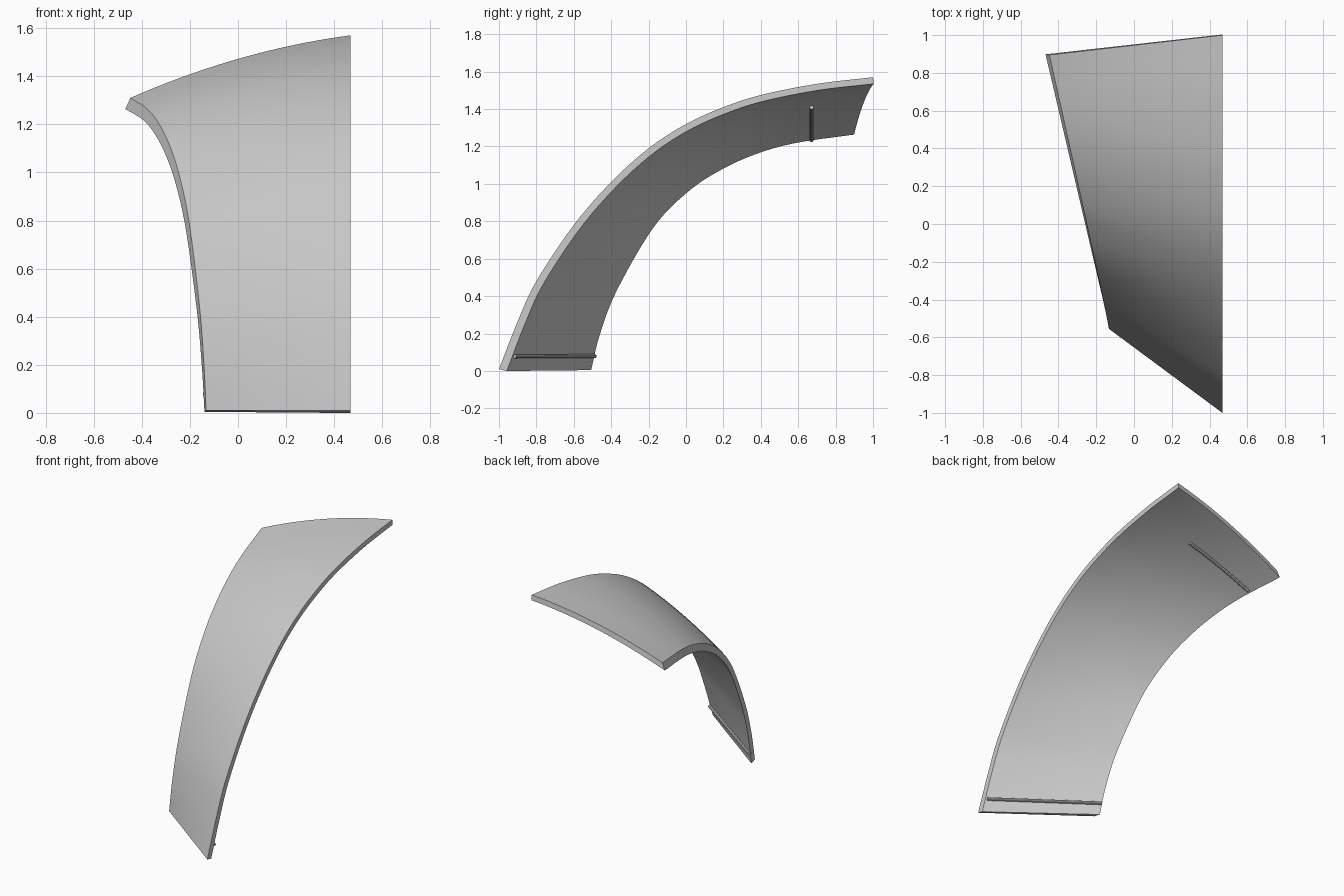
import bpy, bmesh
from mathutils import Vector

cube = bpy.data.objects.get("Cube")
if cube:
    bpy.data.objects.remove(cube, do_unlink=True)

grey = bpy.data.materials.new("panel grey")
grey.use_nodes = True
grey.diffuse_color = (0.6, 0.6, 0.6, 1)
grey.node_tree.nodes["Principled BSDF"].inputs["Base Color"].default_value = (0.6, 0.6, 0.6, 1)

EDGE_X, THICK = 0.468, 0.035
ACROSS, ALONG = 24, 56

# Side profiles (y, z): straight long edge and swept short edge
LONG = [(-1, .01), (-.9, .265), (-.8, .48), (-.6, .78), (-.4, 1.01), (-.2, 1.19),
        (0, 1.32), (.2, 1.41), (.4, 1.475), (.7, 1.535), (1, 1.57)]
SHORT = [(-.535, 0), (-.49, .19), (-.4, .43), (-.2, .775), (0, .98), (.2, 1.107),
         (.4, 1.19), (.6, 1.24), (.895, 1.28)]


def plan_x(y):
    """Plan line of the swept edge."""
    return -.133 - .234 * (y + .535)


def smooth_path(points):
    """Smooth curve through the points, as an evenly measured lookup."""
    p = [Vector(q) for q in points]
    p = [2 * p[0] - p[1]] + p + [2 * p[-1] - p[-2]]
    dense = []
    for a, b, c, d in zip(p, p[1:], p[2:], p[3:]):
        for i in range(30):
            u = i / 30
            dense.append(.5 * (2 * b + (c - a) * u + (2 * a - 5 * b + 4 * c - d) * u ** 2
                               + (3 * b - a - 3 * c + d) * u ** 3))
    dense.append(p[-2])
    dist = [0]
    for a, b in zip(dense, dense[1:]):
        dist.append(dist[-1] + (b - a).length)

    def at(t):
        goal = t * dist[-1]
        i = 0
        while i < len(dist) - 2 and dist[i + 1] < goal:
            i += 1
        return dense[i].lerp(dense[i + 1], (goal - dist[i]) / (dist[i + 1] - dist[i]))
    return at


long_edge, short_edge = smooth_path(LONG), smooth_path(SHORT)


def outer(s, t):
    """Outer skin: s runs across, t runs from the foot to the tip."""
    a, b = long_edge(t), short_edge(t)
    right = Vector((EDGE_X, a.x, a.y))
    left = Vector((plan_x(b.x) + .02 * t, b.x - .02 * (1 - t), b.y + .01 + .02 * t))
    bulge = Vector((0, -.5 * (1 - t), 1)) * (.14 * t * s * (1 - s))
    return right.lerp(left, s) + bulge


def offset(s, t, depth):
    """Point below the outer skin, plus the direction across."""
    e = .01
    ds = (outer(min(s + e, 1), t) - outer(max(s - e, 0), t)).normalized()
    dt = (outer(s, min(t + e, 1)) - outer(s, max(t - e, 0))).normalized()
    n = ds.cross(dt).normalized()
    if n.z - n.y < 0:
        n = -n
    return outer(s, t) - n * depth, ds


def inner(s, t, depth=THICK):
    """Inner skin, slid sideways so both long edges are cut upright."""
    p0, d0 = offset(0, t, depth)
    p1, d1 = offset(1, t, depth)
    k0 = (EDGE_X - p0.x) / d0.x
    k1 = (plan_x(p1.y) - p1.x) / (d1.x + .234 * d1.y)
    p, d = offset(s, t, depth)
    return p + d * (k0 * (1 - s) + k1 * s)


def finish(obj):
    bpy.ops.object.select_all(action='DESELECT')
    obj.select_set(True)
    bpy.context.view_layer.objects.active = obj
    if obj.type == 'CURVE':
        bpy.ops.object.convert(target='MESH')
    bpy.ops.object.shade_smooth_by_angle(angle=.6)


# Curved panel shell
bm = bmesh.new()
skins = [[[bm.verts.new(f(i / ACROSS, j / ALONG)) for i in range(ACROSS + 1)]
          for j in range(ALONG + 1)] for f in (outer, inner)]
for g in skins:
    for j in range(ALONG):
        for i in range(ACROSS):
            bm.faces.new((g[j][i], g[j][i + 1], g[j + 1][i + 1], g[j + 1][i]))
top, under = skins
rims = [(top[0], under[0]), (top[-1], under[-1])]
rims += [([r[c] for r in top], [r[c] for r in under]) for c in (0, -1)]
for a, b in rims:
    for i in range(len(a) - 1):
        bm.faces.new((a[i], a[i + 1], b[i + 1], b[i]))
bmesh.ops.recalc_face_normals(bm, faces=bm.faces)
mesh = bpy.data.meshes.new("curved_panel")
bm.to_mesh(mesh)
bm.free()
mesh.materials.append(grey)
panel = bpy.data.objects.new("curved_panel", mesh)
bpy.context.collection.objects.link(panel)
finish(panel)


# Thin ribs lying on the inner skin at a constant height or depth
def rib(name, axis, value, s0, s1, steps=16):
    curve = bpy.data.curves.new(name, 'CURVE')
    curve.dimensions = '3D'
    curve.bevel_depth, curve.bevel_resolution = .011, 3
    curve.use_fill_caps = True
    spline = curve.splines.new('POLY')
    spline.points.add(steps)
    for i in range(steps + 1):
        s = s0 + (s1 - s0) * i / steps
        lo, hi = 0, 1
        for _ in range(18):
            mid = (lo + hi) / 2
            if inner(s, mid)[axis] < value:
                lo = mid
            else:
                hi = mid
        spline.points[i].co = (*inner(s, lo, THICK + .006), 1)
    curve.materials.append(grey)
    obj = bpy.data.objects.new(name, curve)
    bpy.context.collection.objects.link(obj)
    finish(obj)


rib("lower_rib", 2, .08, .01, .99)
rib("upper_rib", 1, .67, .42, .98)
